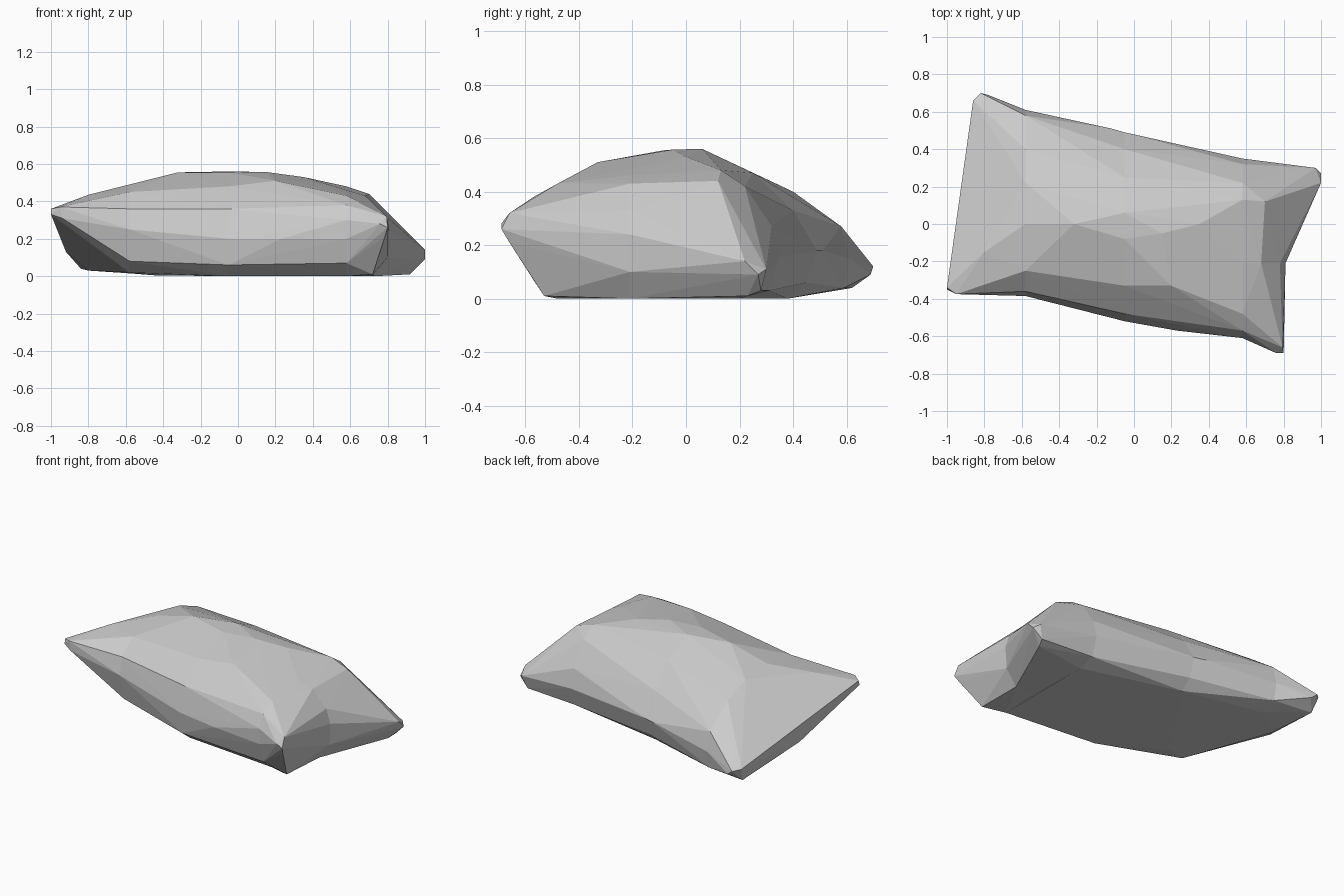
import bpy, bmesh

if "Cube" in bpy.data.objects:
    bpy.data.objects.remove(bpy.data.objects["Cube"])

# Cross-sections (y, z) through the cushion at its three seams
SEAM_L, SEAM_M, SEAM_R = -0.58, -0.05, 0.58
left = [(-.385, .25), (-.36, .36), (-.25, .45), (0, .49), (.22, .47), (.4, .4),
        (.58, .27), (.61, .15), (.59, .04), (.47, .015), (-.25, .02), (-.34, .08)]
middle = [(-.52, .2), (-.48, .36), (-.33, .48), (-.08, .555), (.06, .56), (.25, .47),
          (.4, .33), (.49, .18), (.45, .06), (.38, 0), (-.42, 0), (-.5, .06)]
right = [(-.61, .3), (-.61, .2), (-.57, .38), (-.48, .43), (-.21, .46), (-.21, .003),
         (.13, .48), (.22, .42), (.32, .27), (.35, .15), (.31, .03), (.2, 0),
         (-.48, 0), (-.57, .07)]

# Cross-section (x, z) where the right end divides between its two corners
SPLIT = -0.21
end_split = [(.68, .43), (.78, .33), (.81, .24), (.8, .1), (.73, 0)]


def at_x(x, section):
    return [(x, y, z) for y, z in section]


def hull(name, points):
    """Faceted convex segment around a set of points."""
    bm = bmesh.new()
    for p in points:
        bm.verts.new(p)
    res = bmesh.ops.convex_hull(bm, input=bm.verts[:])
    junk = {g for g in res["geom_interior"] + res["geom_unused"]
            if isinstance(g, bmesh.types.BMVert) and g.is_valid}
    bmesh.ops.delete(bm, geom=list(junk), context='VERTS')
    bmesh.ops.recalc_face_normals(bm, faces=bm.faces[:])
    mesh = bpy.data.meshes.new(name)
    bm.to_mesh(mesh)
    bm.free()
    obj = bpy.data.objects.new(name, mesh)
    bpy.context.collection.objects.link(obj)


L, M, R = at_x(SEAM_L, left), at_x(SEAM_M, middle), at_x(SEAM_R, right)
S = [(x, SPLIT, z) for x, z in end_split]

# Left end with its raised front corner and low back corner
hull("cushion_left_end", L + [
    (-1, -.35, .33), (-1, -.34, .36), (-.95, -.375, .37), (-.94, -.375, .31),
    (-.86, .66, .13), (-.82, .7, .12), (-.78, .69, .09), (-.84, .62, .04),
    (-.92, .15, .13), (-.8, -.15, .435), (-.8, .3, .03)])

# Two plump middle segments
hull("cushion_middle_left", L + M + [(-.32, 0, .555), (-.12, .51, .18), (-.45, -.2, .005)])
hull("cushion_middle_right", M + R + [
    (.15, -.05, .557), (.2, -.33, .51), (.35, 0, .53), (.23, -.57, .2)])

# Right end: front corner and back corner
hull("cushion_right_front_corner", [p for p in R if p[1] <= SPLIT] + S + [
    (.76, -.69, .28), (.8, -.69, .26), (.795, -.66, .32), (.785, -.66, .21),
    (.72, -.53, .01)])
hull("cushion_right_back_corner", [p for p in R if p[1] >= SPLIT] + S + [
    (.7, .12, .44), (1, .22, .14), (1, .27, .09), (.97, .3, .11), (.92, .23, .01),
    (.94, .28, .03)])
